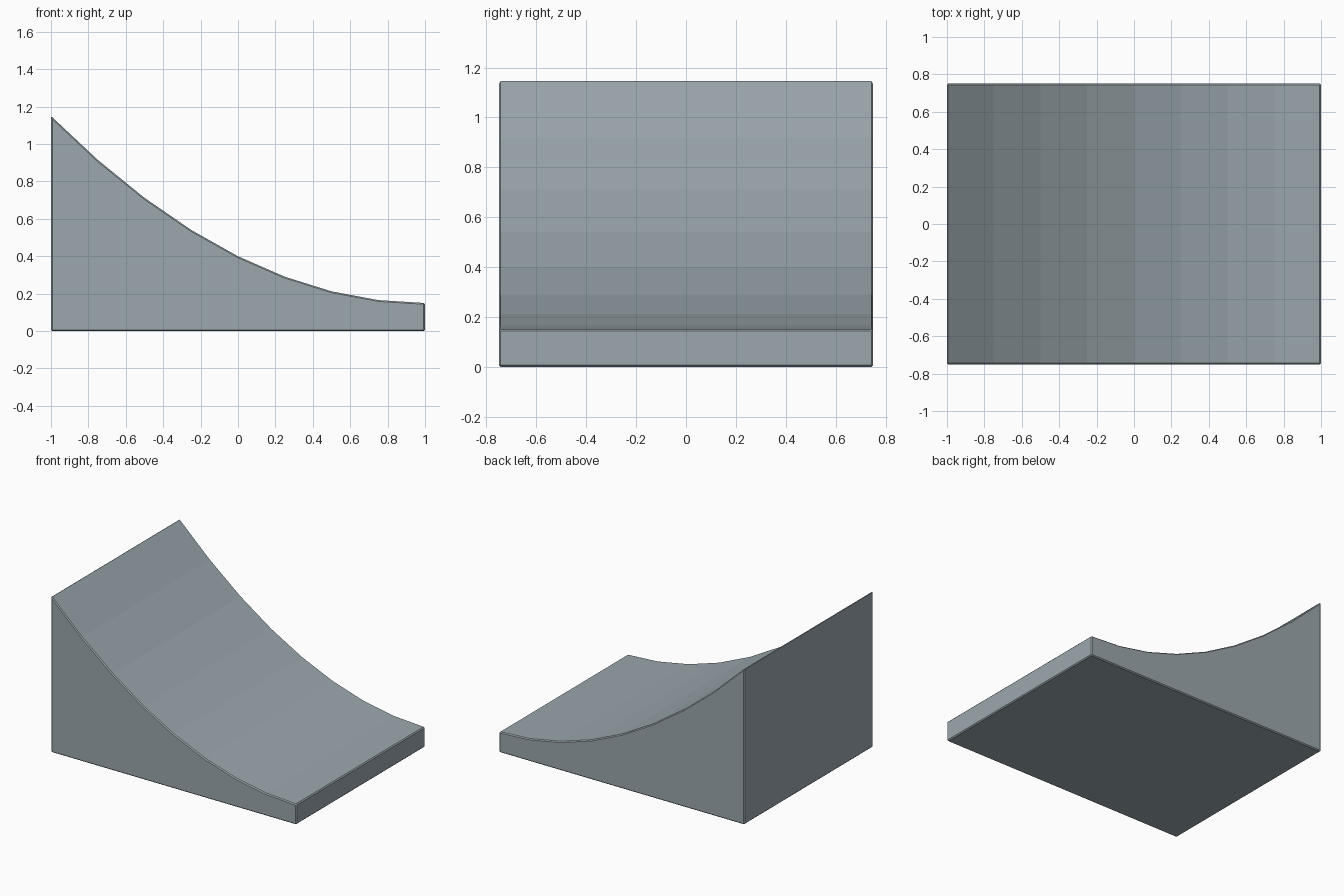
import bpy
import bmesh

cube = bpy.data.objects.get("Cube")
if cube:
    bpy.data.objects.remove(cube, do_unlink=True)

HALF_LENGTH, HALF_WIDTH = 1.0, 0.75
LIP_HEIGHT, RISE, STEPS = 0.15, 1.0, 8

# Painted surface
paint = bpy.data.materials.new("blue_grey")
paint.use_nodes = True
colour = (0.33, 0.39, 0.42, 1)
paint.diffuse_color = colour
paint.node_tree.nodes["Principled BSDF"].inputs["Base Color"].default_value = colour

# Side profile: flat base under a parabolic slope that levels out at the lip
profile = [(-HALF_LENGTH, 0), (HALF_LENGTH, 0)]
for i in range(STEPS + 1):
    t = i / STEPS
    profile.append((HALF_LENGTH * (1 - 2 * t), LIP_HEIGHT + RISE * t * t))

# Extrude the profile across the width
bm = bmesh.new()
side = bm.faces.new([bm.verts.new((x, -HALF_WIDTH, z)) for x, z in profile])
swept = bmesh.ops.extrude_face_region(bm, geom=[side])
moved = [g for g in swept["geom"] if isinstance(g, bmesh.types.BMVert)]
bmesh.ops.translate(bm, verts=moved, vec=(0, 2 * HALF_WIDTH, 0))
bmesh.ops.recalc_face_normals(bm, faces=bm.faces)
mesh = bpy.data.meshes.new("curved_ramp")
bm.to_mesh(mesh)
bm.free()
mesh.materials.append(paint)

ramp = bpy.data.objects.new("curved_ramp", mesh)
bpy.context.collection.objects.link(ramp)

# Slim chamfer on the outer edges only, keeping the slope facets crisp
bevel = ramp.modifiers.new("edge_chamfer", "BEVEL")
bevel.width = 0.007
bevel.segments = 1
bevel.limit_method = "ANGLE"
bevel.angle_limit = 0.6
